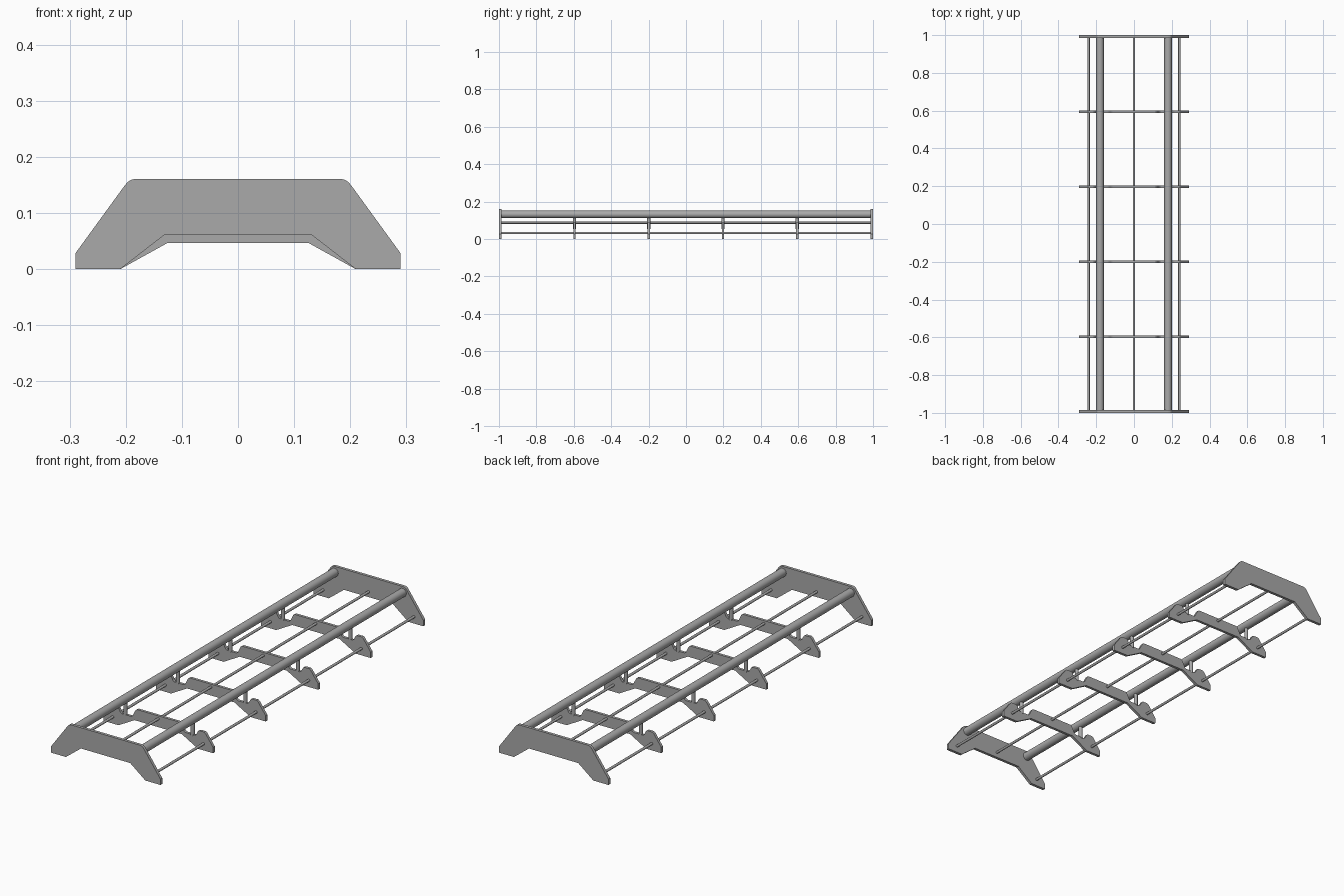
import bpy
import bmesh
from math import radians
from mathutils import Matrix, Vector

cube = bpy.data.objects.get("Cube")
if cube:
    bpy.data.objects.remove(cube, do_unlink=True)

GREY = (0.4, 0.4, 0.4, 1.0)
steel = bpy.data.materials.new("grey steel")
steel.use_nodes = True
steel.diffuse_color = GREY
steel.node_tree.nodes["Principled BSDF"].inputs["Base Color"].default_value = GREY


def finish(name, bm, smooth=False):
    bmesh.ops.recalc_face_normals(bm, faces=bm.faces)
    mesh = bpy.data.meshes.new(name)
    bm.to_mesh(mesh)
    bm.free()
    mesh.materials.append(steel)
    obj = bpy.data.objects.new(name, mesh)
    bpy.context.collection.objects.link(obj)
    if smooth:
        bpy.ops.object.select_all(action="DESELECT")
        obj.select_set(True)
        bpy.context.view_layer.objects.active = obj
        bpy.ops.object.shade_smooth_by_angle(angle=radians(40))
    return obj


def plate(name, half, y, thick):
    """Extrude a half outline, mirrored across x, into an upright plate."""
    outline = half + [(-x, z) for x, z in reversed(half)]
    bm = bmesh.new()
    face = bm.faces.new([bm.verts.new((x, y - thick / 2, z)) for x, z in outline])
    new = bmesh.ops.extrude_face_region(bm, geom=[face])["geom"]
    moved = [v for v in new if isinstance(v, bmesh.types.BMVert)]
    bmesh.ops.translate(bm, verts=moved, vec=(0, thick, 0))
    return finish(name, bm)


def rod(name, start, end, radius, sides):
    """Capped cylinder between two points."""
    start, end = Vector(start), Vector(end)
    axis = end - start
    turn = axis.to_track_quat("Z", "Y").to_matrix().to_4x4()
    bm = bmesh.new()
    bmesh.ops.create_cone(bm, cap_ends=True, segments=sides, radius1=radius,
                          radius2=radius, depth=axis.length,
                          matrix=Matrix.Translation((start + end) / 2) @ turn)
    return finish(name, bm, True)


# End plates with rounded shoulders
END = [(0.13, 0.062), (0.21, 0), (0.29, 0), (0.29, 0.028), (0.202, 0.149),
       (0.197, 0.155), (0.191, 0.159), (0.183, 0.161)]
plate("front_end_plate", END, -0.993, 0.014)
plate("back_end_plate", END, 0.993, 0.014)

# Inner ribs, notched below the main tubes
RIB = [(0.125, 0.047), (0.21, 0), (0.29, 0), (0.29, 0.028), (0.25, 0.083),
       (0.243, 0.088), (0.217, 0.088), (0.21, 0.084), (0.2, 0.065),
       (0.194, 0.06), (0.143, 0.06), (0.136, 0.064), (0.12, 0.096),
       (0.112, 0.101)]
for i in range(4):
    y = -0.596 + i * 0.397
    plate(f"rib_{i + 1}", RIB, y, 0.013)
    for side, s in (("left", 1), ("right", -1)):
        rod(f"{side}_post_{i + 1}", (s * 0.178, y, 0.055), (s * 0.178, y, 0.125), 0.009, 16)

# Main tubes and thin rods running the full length
for side, s in (("left", 1), ("right", -1)):
    rod(f"{side}_main_tube", (s * 0.18, -0.988, 0.132), (s * 0.18, 0.988, 0.132), 0.02, 32)
    rod(f"{side}_lower_rod", (s * 0.24, -0.988, 0.032), (s * 0.24, 0.988, 0.032), 0.006, 16)
rod("centre_rod", (0, -0.988, 0.087), (0, 0.988, 0.087), 0.006, 16)
